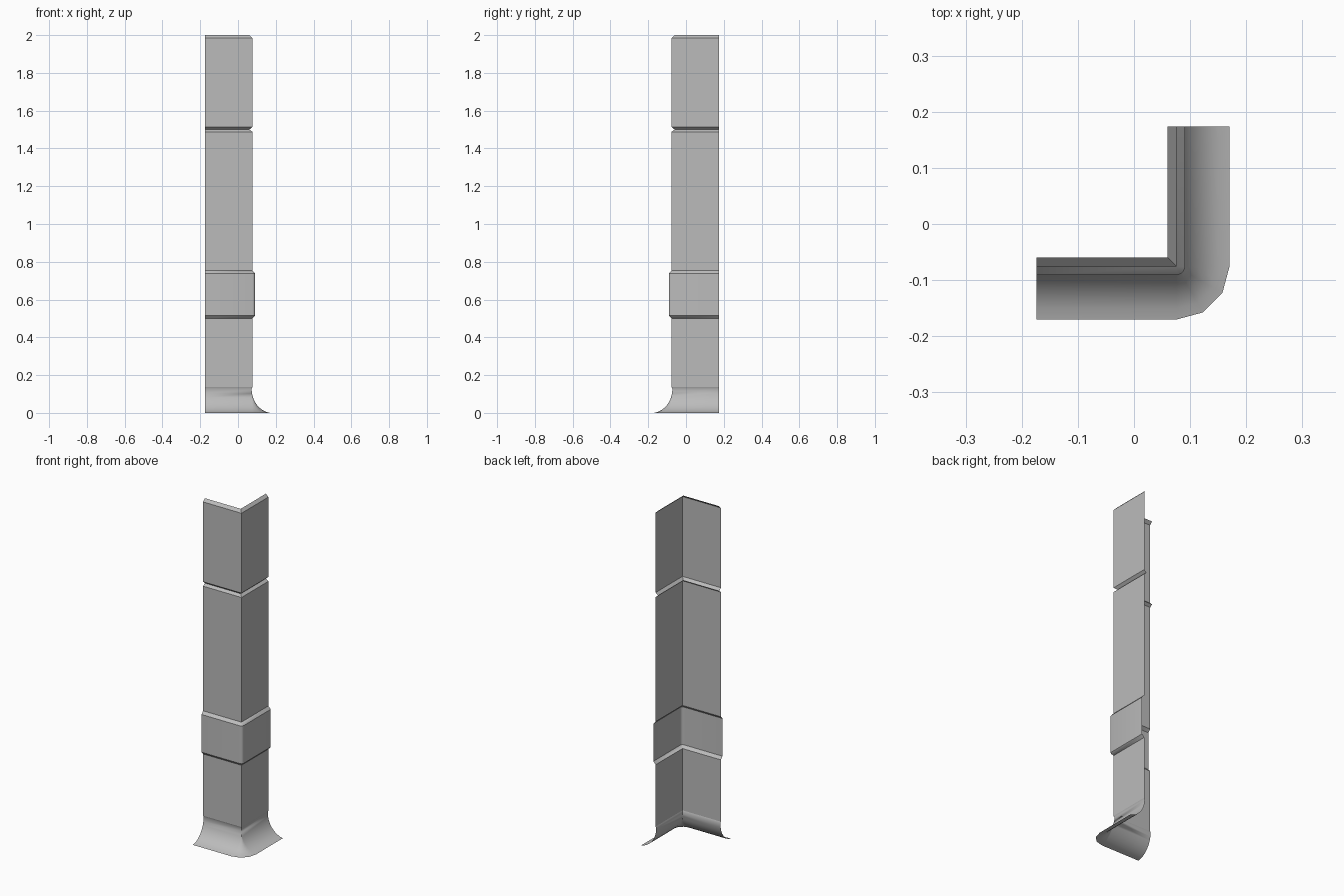
import bpy, bmesh, math

cube = bpy.data.objects.get("Cube")
if cube:
    bpy.data.objects.remove(cube, do_unlink=True)

CORNER = 0.076   # distance of both wall planes from the centre
END = 0.174      # open ends of the two wings
STEP = 0.016     # bevel size of grooves and band
ARC = 3          # segments round the outer corner

grey = bpy.data.materials.new("stone_grey")
grey.use_nodes = True
grey.diffuse_color = (0.5, 0.5, 0.5, 1)
grey.node_tree.nodes["Principled BSDF"].inputs["Base Color"].default_value = (0.5, 0.5, 0.5, 1)


def section(offset, z):
    """Points of the L path pushed outward by offset, rounded when outside."""
    pts = [(-END, -CORNER - offset, z)]
    for i in range(ARC + 1):
        a = math.pi / 2 * i / ARC
        sx, sy = (math.sin(a), math.cos(a)) if offset > 0 else (1, 1)
        pts.append((CORNER + offset * sx, -CORNER - offset * sy, z))
    return pts + [(CORNER + offset, END, z)]


def sweep(name, profile):
    """Open sheet following the L path, profile listed from bottom to top."""
    bm = bmesh.new()
    rings = [[bm.verts.new(p) for p in section(d, z)] for d, z in profile]
    for low, high in zip(rings, rings[1:]):
        for i in range(len(low) - 1):
            bm.faces.new((low[i], low[i + 1], high[i + 1], high[i]))
    bmesh.ops.remove_doubles(bm, verts=bm.verts, dist=0.0001)
    mesh = bpy.data.meshes.new(name)
    bm.to_mesh(mesh)
    bm.free()
    mesh.materials.append(grey)
    obj = bpy.data.objects.new(name, mesh)
    bpy.context.collection.objects.link(obj)
    bpy.ops.object.select_all(action='DESELECT')
    obj.select_set(True)
    bpy.context.view_layer.objects.active = obj
    bpy.ops.object.shade_smooth_by_angle(angle=math.radians(32))


# flared foot with a small lip under the wall
flare = []
for i in range(9):
    t = math.radians(82) * (1 - i / 8)
    flare.append((0.114 * (1 - math.cos(t)) - 0.004, 0.126 * (1 - math.sin(t) / math.sin(math.radians(82)))))
sweep("flared_foot", flare + [(0, 0.136)])

# plain wall between foot and band
sweep("lower_wall", [(0, 0.136), (0, 0.5)])

# raised band
sweep("raised_band", [(0, 0.5), (STEP - 0.001, 0.5 + STEP), (STEP - 0.001, 0.738), (0, 0.754)])

# main wall up to the bottom of the groove
sweep("main_wall", [(0, 0.754), (0, 1.5 - STEP / 2 - 0.004), (-STEP, 1.5)])

# top block from the groove to the bevelled rim
sweep("top_block", [(-STEP, 1.5), (0, 1.5 + STEP - 0.002), (0, 2 - STEP), (-STEP, 2)])
